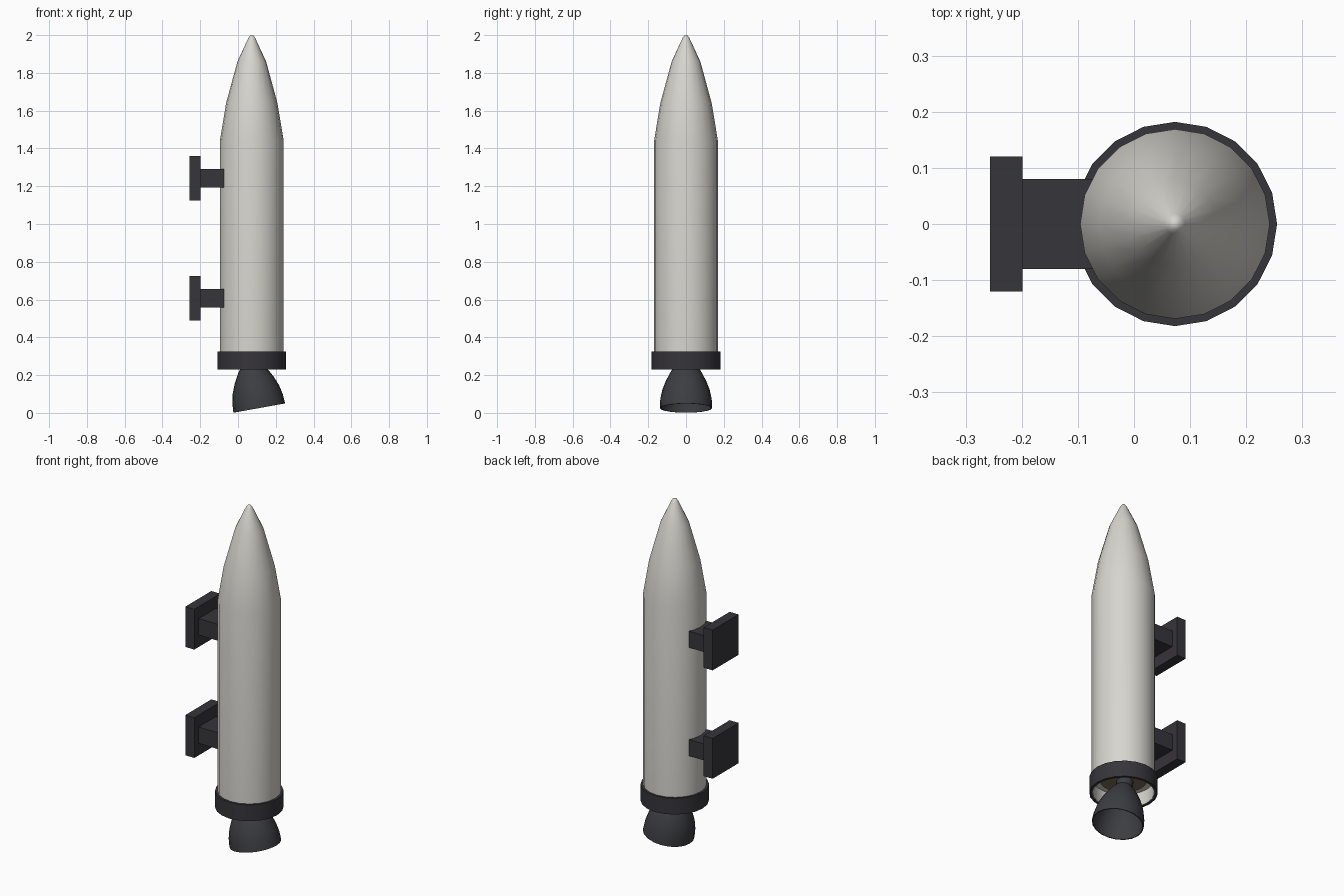
import bpy, bmesh, math
from mathutils import Matrix, Vector

if "Cube" in bpy.data.objects:
    bpy.data.objects.remove(bpy.data.objects["Cube"])

CX = 0.073    # body axis
SIDES = 20


def material(name, rgb):
    m = bpy.data.materials.new(name)
    m.diffuse_color = (*rgb, 1)
    m.use_nodes = True
    m.node_tree.nodes["Principled BSDF"].inputs["Base Color"].default_value = m.diffuse_color
    return m


WHITE = material("warm white", (0.68, 0.665, 0.62))
DARK = material("dark grey", (0.037, 0.035, 0.043))
STEEL = material("nozzle grey", (0.046, 0.047, 0.054))
BRONZE = material("dull bronze", (0.19, 0.15, 0.09))


def finish(name, bm, mat, smooth=True):
    bmesh.ops.recalc_face_normals(bm, faces=bm.faces)
    me = bpy.data.meshes.new(name)
    bm.to_mesh(me)
    bm.free()
    me.materials.append(mat)
    ob = bpy.data.objects.new(name, me)
    bpy.context.collection.objects.link(ob)
    if smooth:
        bpy.ops.object.select_all(action='DESELECT')
        ob.select_set(True)
        bpy.context.view_layer.objects.active = ob
        bpy.ops.object.shade_smooth_by_angle(angle=math.radians(35))
    return ob


def lathe(name, profile, mat, closed=False, sides=SIDES):
    """Revolve (radius, height) points around the z axis."""
    bm = bmesh.new()
    rings = []
    for r, z in profile:
        if r == 0:
            rings.append([bm.verts.new((0, 0, z))] * sides)
        else:
            rings.append([bm.verts.new((r * math.cos(a), r * math.sin(a), z))
                          for a in (2 * math.pi * i / sides for i in range(sides))])
    pairs = list(zip(rings, rings[1:]))
    if closed:
        pairs.append((rings[-1], rings[0]))
    for a, b in pairs:
        for i in range(sides):
            j = (i + 1) % sides
            corners = list(dict.fromkeys((a[i], a[j], b[j], b[i])))
            if len(corners) > 2:    # two axis points in a row make no face
                bm.faces.new(corners)
    ob = finish(name, bm, mat)
    ob.location.x = CX
    return ob


def box(name, lo, hi, mat):
    bm = bmesh.new()
    lo, hi = Vector(lo), Vector(hi)
    bmesh.ops.create_cube(bm, size=1, matrix=Matrix.Translation((lo + hi) / 2)
                          @ Matrix.Diagonal((*(hi - lo), 1)))
    return finish(name, bm, mat, smooth=False)


# Booster shell with ogive nose and recessed base
lathe("body", [(0, 0.315), (0.164, 0.315), (0.164, 0.232), (0.169, 0.232),
               (0.169, 1.44), (0.136, 1.64), (0.076, 1.86), (0.018, 1.985),
               (0.009, 1.997), (0, 2.0)], WHITE)

# Skirt ring around the base
lathe("skirt_ring", [(0.182, 0.23), (0.182, 0.325), (0.168, 0.325), (0.168, 0.23)],
      DARK, closed=True)

# Thrust plate inside the recess
lathe("thrust_plate", [(0, 0.307), (0.125, 0.307), (0.125, 0.314), (0, 0.314)], BRONZE)

# Canted bell nozzle: outer wall up, inner wall back down
bell = [(0.139, 0.0), (0.136, 0.05), (0.125, 0.10), (0.105, 0.15),
        (0.078, 0.20), (0.045, 0.245)]
outer = bell + [(0.045, 0.285), (0, 0.285)]
inner = [(0, 0.235)] + [(r - 0.005, z) for r, z in reversed(bell[:-1])]
nozzle = lathe("nozzle", outer + inner, STEEL, closed=True)
nozzle.location = (0.1125, 0, 0.0255)
nozzle.rotation_euler.y = math.radians(-10.2)

# Two side mounts: arm and flat plate
for label, z in (("lower", 0.607), ("upper", 1.242)):
    box(label + "_mount_arm", (-0.2, -0.08, z - 0.048), (-0.075, 0.08, z + 0.048), DARK)
    box(label + "_mount_plate", (-0.257, -0.12, z - 0.118), (-0.199, 0.12, z + 0.118), DARK)
